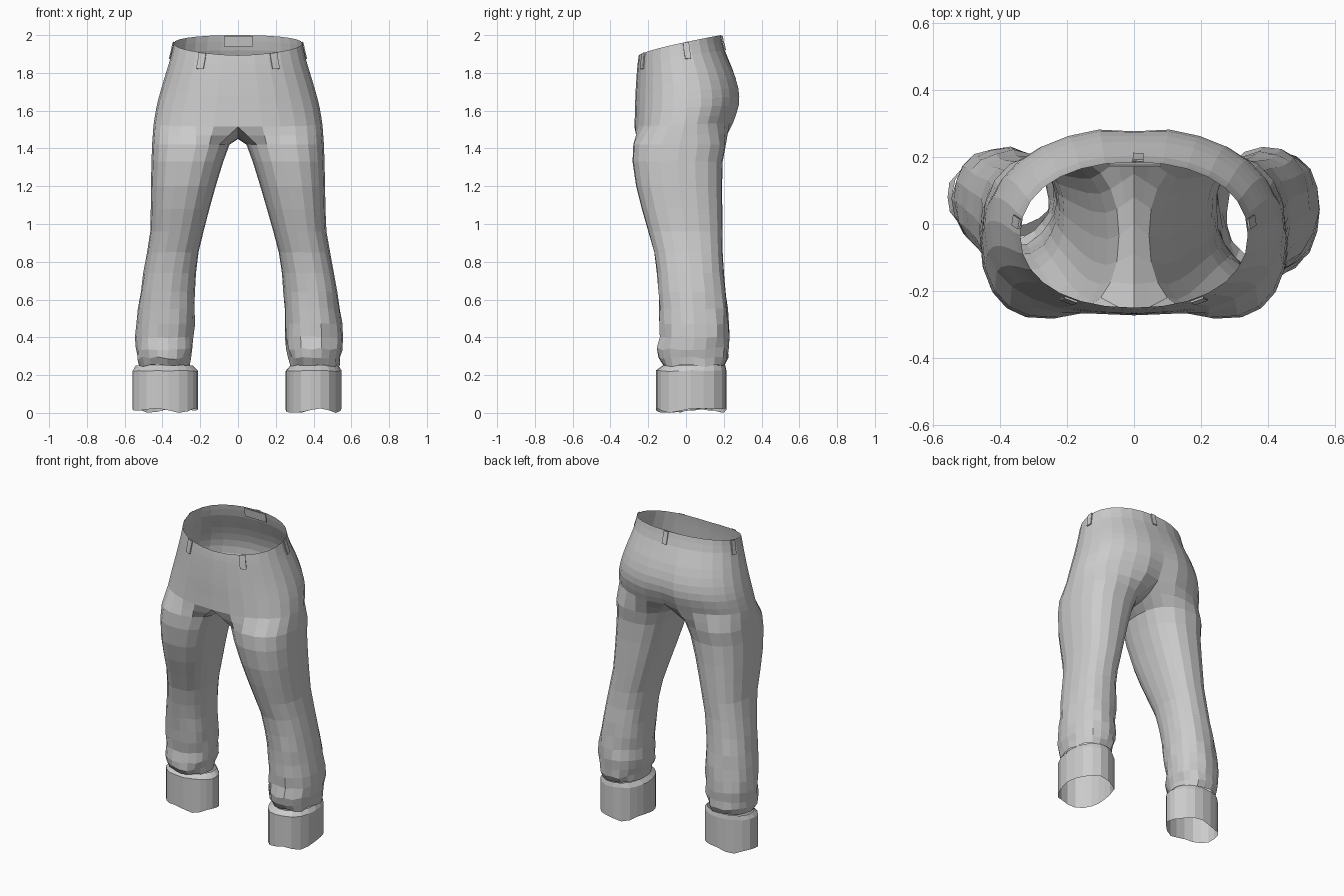
import bpy, bmesh, random
from math import sin, cos, radians, copysign, pi

if "Cube" in bpy.data.objects:
    bpy.data.objects.remove(bpy.data.objects["Cube"])

random.seed(4)

# hip rows: half width, front y, back y, front z, back z, cleft depth, front squareness
HIPS = [(.34, -.25, .185, 1.893, 2.0, 0, 2.2),
        (.355, -.257, .205, 1.84, 1.92, 0, 2.2),
        (.382, -.263, .25, 1.765, 1.82, .004, 2.22),
        (.41, -.268, .283, 1.68, 1.72, .008, 2.26),
        (.432, -.27, .286, 1.60, 1.63, .016, 2.34),
        (.447, -.273, .255, 1.515, 1.535, .03, 2.42)]
# crotch seam from back to front: y, z
CROTCH = [(.15, 1.485), (.08, 1.46), (0, 1.45), (-.09, 1.455), (-.18, 1.475)]
# leg rows: z, inner x, outer x, front y, back y
LEG = [(1.42, .045, .455, -.28, .212), (1.33, .078, .458, -.284, .195),
       (1.2, .118, .461, -.265, .192), (1.08, .153, .463, -.235, .193),
       (.96, .187, .468, -.2, .193), (.85, .216, .487, -.17, .194),
       (.74, .233, .508, -.155, .2), (.64, .242, .525, -.147, .212),
       (.55, .245, .538, -.143, .22), (.47, .247, .55, -.14, .224),
       (.4, .25, .554, -.138, .226), (.34, .254, .55, -.15, .225),
       (.29, .266, .547, -.15, .222), (.25, .275, .535, -.125, .205)]
N = 14          # segments around the outside of one hip
SPREAD = 134    # angle covered by the outside strip once it is on the leg


def power(v, n):
    return copysign(abs(v) ** (2 / n), v)


def hip_point(row, phi, side):
    hw, yf, yb, zf, zb, cleft, n = row
    if phi > 0:
        n = 2.18
    x = hw * power(cos(phi), n) if abs(phi) < pi / 2 - 1e-4 else 0
    y = (yf + yb) / 2 + (yb - yf) / 2 * power(sin(phi), n)
    t = (y - yf) / (yb - yf)
    if sin(phi) > .99:
        y -= cleft
    return (side * x, y, zf + (zb - zf) * max(t, 0) ** .75)


def hip_mix(t):
    # smooth blend between hip rows
    last = len(HIPS) - 1
    i = min(int(t), last - 1)
    f = t - i
    p = [HIPS[max(0, min(last, i + k))] for k in (-1, 0, 1, 2)]
    return [b + f * (c - a) / 2 + f * f * (a - 2.5 * b + 2 * c - d / 2)
            + f ** 3 * (-a + 3 * b - 3 * c + d) / 2 for a, b, c, d in zip(*p)]


def leg_angles():
    out = [radians(-SPREAD + 2 * SPREAD * i / N) for i in range(N + 1)]
    k = len(CROTCH) + 1
    gap = 360 - 2 * SPREAD
    return out + [radians(SPREAD + gap * i / k) for i in range(1, k)]


def leg_ring(row, side, noise=0, n=2.15):
    z, xi, xo, yf, yb = row
    pts = []
    for a in leg_angles():
        r = 1 + random.uniform(-noise, noise)
        pts.append((side * ((xi + xo) / 2 + (xo - xi) / 2 * r * power(cos(a), n)),
                    (yf + yb) / 2 + (yb - yf) / 2 * r * power(sin(a), n),
                    z + random.uniform(-noise, noise) * .15))
    return pts


def loft(bm, rings, closed):
    rings = [[bm.verts.new(p) for p in r] for r in rings]
    for a, b in zip(rings, rings[1:]):
        m = len(a)
        for i in range(m if closed else m - 1):
            j = (i + 1) % m
            bm.faces.new((a[i], a[j], b[j], b[i]))


def finish(bm, name, thick=0):
    bmesh.ops.remove_doubles(bm, verts=bm.verts, dist=.0005)
    bmesh.ops.recalc_face_normals(bm, faces=bm.faces)
    me = bpy.data.meshes.new(name)
    bm.to_mesh(me)
    bm.free()
    ob = bpy.data.objects.new(name, me)
    bpy.context.collection.objects.link(ob)
    if thick:
        mod = ob.modifiers.new("thickness", 'SOLIDIFY')
        mod.thickness, mod.offset = thick, 0
    return ob


# trousers: hips split into two legs along the crotch seam
bm = bmesh.new()
for side in (1, -1):
    phis = [-pi / 2 + pi * i / N for i in range(N + 1)]
    steps = 2 * (len(HIPS) - 1)
    hips = [[hip_point(hip_mix(i / 2), p, side) for p in phis] for i in range(steps + 1)]
    loft(bm, hips, False)
    legs = [hips[-1] + [(0, y, z) for y, z in CROTCH]]
    for z, xi, xo, yf, yb in LEG:
        k = max(0, min(1, (1.15 - z) / .8))
        if side < 0:
            xi, xo, yf = xi - .018 * k, xo - .013 * k, yf + .07 * k
        legs.append(leg_ring((z, xi, xo, yf, yb), side, .05 * k * k, 2.36 - .22 * k * k))
    # halfway ring softens the change from hip to leg
    legs.insert(1, [tuple((a + b) / 2 for a, b in zip(p, q))
                    for p, q in zip(legs[0], legs[1])])
    loft(bm, legs, True)
finish(bm, "trousers")

# turned-up cuffs with a ledge tucked under the leg folds
for side, name, xi, xo, yf, yb in ((1, "right_cuff", .25, .55, -.16, .215),
                                   (-1, "left_cuff", .215, .56, -.045, .205)):
    bm = bmesh.new()
    rings = [leg_ring((.25, xi + .025, xo - .018, yf + .035, yb - .006), side),
             leg_ring((.222, xi, xo, yf, yb), side, .02, 2.1)]
    hem = [(x, y, .012 + .012 * sin(x * 24 + y * 17)) for x, y, z in rings[1]]
    loft(bm, rings + [hem], True)
    finish(bm, name)


# belt loops that follow the hip surface
def belt_loop(name, phi, side, half=.02, length=1.4):
    bm = bmesh.new()
    rows = []
    for t in (.05, length / 2, length):
        row = hip_mix(t)
        row[0] += .004
        row[1] -= .005
        row[2] += .005
        a, b = (hip_point(row, phi + d, side) for d in (-.01, .01))
        mid = [(p + q) / 2 for p, q in zip(a, b)]
        ln = sum((q - p) ** 2 for p, q in zip(a, b)) ** .5
        d = [(q - p) / ln * half for p, q in zip(a, b)]
        rows.append([[m - e for m, e in zip(mid, d)], [m + e for m, e in zip(mid, d)]])
    loft(bm, rows, False)
    finish(bm, name, .006)


for side, tag in ((1, "right"), (-1, "left")):
    belt_loop("front_belt_loop_" + tag, radians(-59), side)
    belt_loop("side_belt_loop_" + tag, radians(7), side, .016, 1.2)
belt_loop("back_belt_loop", radians(88.5), 1, .016, 1.0)

# patch inside the back of the waistband
bm = bmesh.new()
loft(bm, [[(-.075, .174, 1.995), (.08, .174, 1.995)],
          [(-.075, .182, 1.94), (.08, .182, 1.94)]], False)
finish(bm, "inner_waist_patch", .004)
